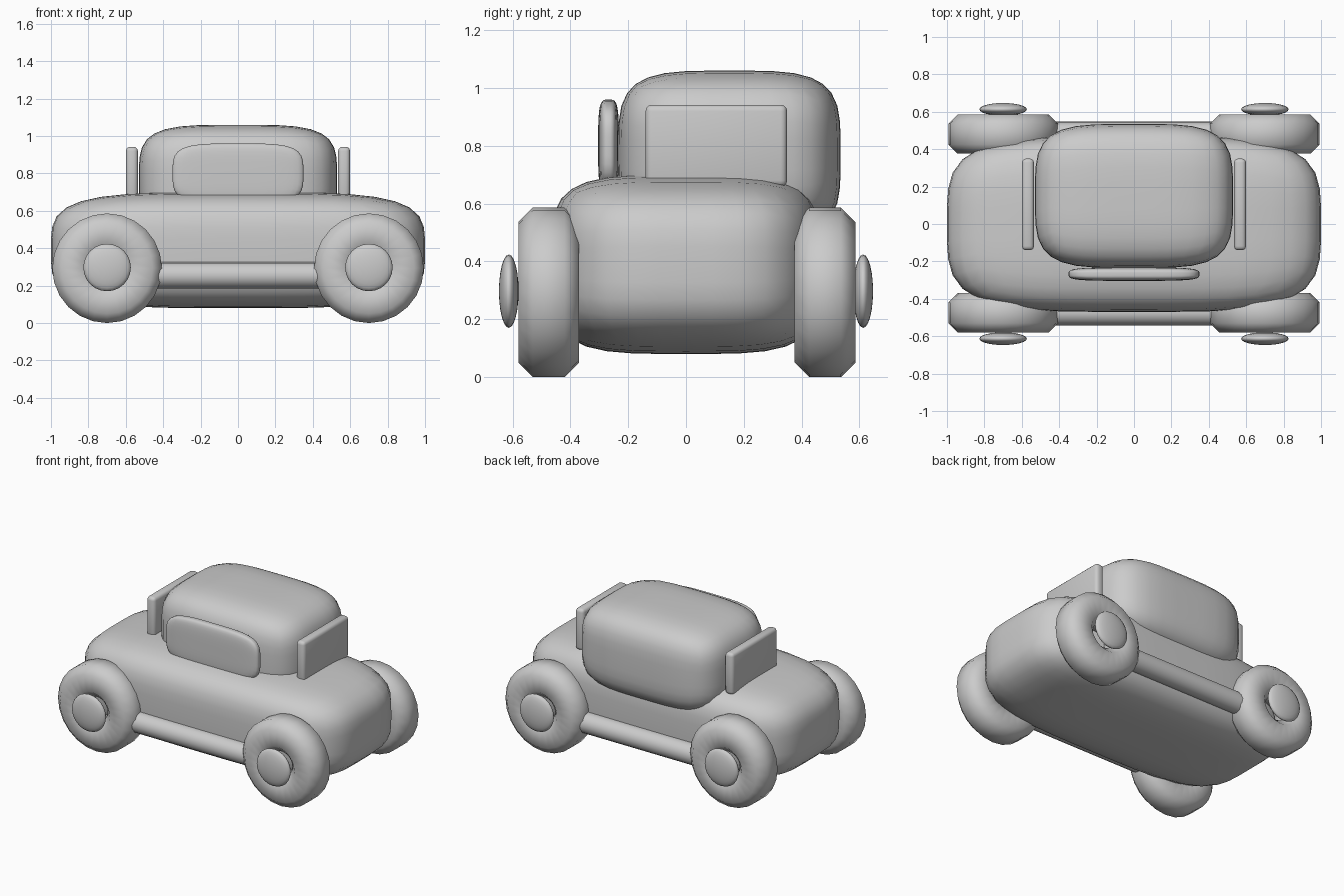
import bpy
import bmesh
import math
from mathutils import Vector, Matrix

old = bpy.data.objects.get("Cube")
if old:
    bpy.data.objects.remove(old, do_unlink=True)

grey = bpy.data.materials.new("plain_grey")
grey.use_nodes = True
colour = (0.6, 0.6, 0.6, 1)
grey.diffuse_color = colour
grey.node_tree.nodes["Principled BSDF"].inputs["Base Color"].default_value = colour


def finish(name, bm, location, smooth_angle=180):
    bmesh.ops.recalc_face_normals(bm, faces=bm.faces[:])
    mesh = bpy.data.meshes.new(name)
    bm.to_mesh(mesh)
    bm.free()
    mesh.materials.append(grey)
    obj = bpy.data.objects.new(name, mesh)
    obj.location = location
    bpy.context.collection.objects.link(obj)
    bpy.ops.object.select_all(action="DESELECT")
    obj.select_set(True)
    bpy.context.view_layer.objects.active = obj
    bpy.ops.object.shade_smooth_by_angle(angle=math.radians(smooth_angle))
    return obj


def pillow(name, location, half, power=4, cuts=9):
    """Rounded block: a gridded cube pushed onto a superellipsoid."""
    bm = bmesh.new()
    bmesh.ops.create_cube(bm, size=2)
    bmesh.ops.subdivide_edges(bm, edges=bm.edges[:], cuts=cuts, use_grid_fill=True)
    for v in bm.verts:
        size = sum(abs(c) ** power for c in v.co) ** (1 / power)
        v.co = Vector(c / size * h for c, h in zip(v.co, half))
    return finish(name, bm, location)


def plate(name, location, half, bevel):
    bm = bmesh.new()
    bmesh.ops.create_cube(bm, size=2)
    bmesh.ops.scale(bm, vec=half, verts=bm.verts[:])
    bmesh.ops.bevel(bm, geom=bm.edges[:], offset=bevel, segments=3,
                    profile=0.5, affect="EDGES")
    return finish(name, bm, location, 40)


def tyre(name, location, major=0.188, minor=0.105, flat=0.055, sides=24):
    """Chunky ring with an eight-sided section, axis along y."""
    bm = bmesh.new()
    section = [(minor, flat), (flat, minor), (-flat, minor), (-minor, flat),
               (-minor, -flat), (-flat, -minor), (flat, -minor), (minor, -flat)]
    rings = []
    for i in range(sides):
        a = math.tau * i / sides
        rings.append([bm.verts.new(((major + r) * math.sin(a), y, (major + r) * math.cos(a)))
                      for r, y in section])
    n = len(section)
    for i, ring in enumerate(rings):
        after = rings[(i + 1) % sides]
        for j in range(n):
            k = (j + 1) % n
            bm.faces.new((ring[j], ring[k], after[k], after[j]))
    return finish(name, bm, location)


def hub_cap(name, location):
    bm = bmesh.new()
    bmesh.ops.create_uvsphere(bm, u_segments=24, v_segments=12, radius=1)
    bmesh.ops.rotate(bm, verts=bm.verts[:], matrix=Matrix.Rotation(math.pi / 2, 3, "X"))
    bmesh.ops.scale(bm, vec=(0.127, 0.034, 0.127), verts=bm.verts[:])
    return finish(name, bm, location)


def rail(name, location, radius, length):
    bm = bmesh.new()
    bmesh.ops.create_cone(bm, cap_ends=True, segments=16, radius1=radius,
                          radius2=radius, depth=length)
    bmesh.ops.rotate(bm, verts=bm.verts[:], matrix=Matrix.Rotation(math.pi / 2, 3, "Y"))
    return finish(name, bm, location, 40)


# Main shell, cabin and the raised front pane
pillow("body", (0, 0, 0.39), (1, 0.47, 0.31))
pillow("cabin", (0, 0.15, 0.77), (0.53, 0.385, 0.29))
pillow("front_pane", (0, -0.268, 0.8), (0.35, 0.036, 0.16))

# Side panes
for side, x in (("left", 0.567), ("right", -0.567)):
    plate("side_pane_" + side, (x, 0.105, 0.8), (0.032, 0.245, 0.142), 0.022)

# Wheels, hub caps and the side rails between them
for end, s in (("front", -1), ("back", 1)):
    rail("rail_" + end, (0, s * 0.475 + 0.002, 0.255), 0.07, 1.1)
    for side, x in (("left", 0.7), ("right", -0.7)):
        tyre(f"tyre_{end}_{side}", (x, s * 0.478 + 0.003, 0.293))
        hub_cap(f"hub_cap_{end}_{side}", (x, s * 0.613, 0.297))
